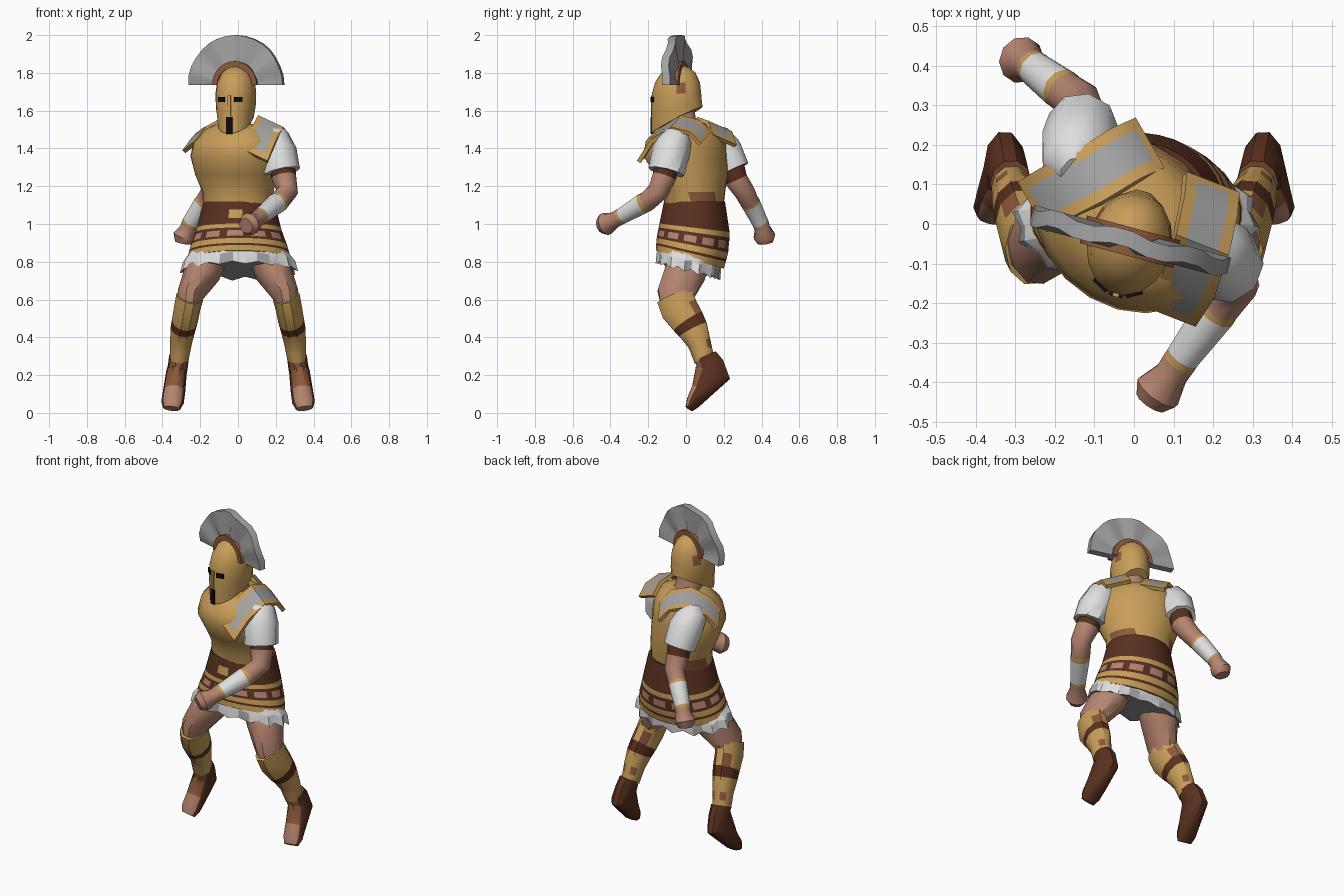
import bpy, bmesh, math
from mathutils import Vector

if "Cube" in bpy.data.objects:
    bpy.data.objects.remove(bpy.data.objects["Cube"])

COLOURS = {
    "gold": (.58, .34, .10), "dark brown": (.10, .03, .014), "mid brown": (.27, .10, .045),
    "skin": (.46, .23, .16), "grey": (.36, .36, .36), "white": (.74, .74, .74), "black": (.004, .004, .004)}
MATS = {}
for n, c in COLOURS.items():
    MATS[n] = bpy.data.materials.new(n)
    MATS[n].diffuse_color = (*c, 1)
NAMES = list(COLOURS)


def skin_rings(name, rings, colour, angle=40):
    """Join equal rings of points into a capped skin; colour(i, j) names each face's colour."""
    pick = colour if callable(colour) else (lambda i, j: colour)
    bm = bmesh.new()
    vs = [[bm.verts.new(p) for p in r] for r in rings]
    n = len(rings[0])
    for i in range(len(vs) - 1):
        for j in range(n):
            k = (j + 1) % n
            f = bm.faces.new((vs[i][j], vs[i][k], vs[i + 1][k], vs[i + 1][j]))
            f.material_index = NAMES.index(pick(i, j))
    for i, r in ((0, vs[0]), (len(vs) - 2, vs[-1])):
        bm.faces.new(r).material_index = NAMES.index(pick(i, 1))
    bmesh.ops.recalc_face_normals(bm, faces=bm.faces)
    me = bpy.data.meshes.new(name)
    bm.to_mesh(me)
    bm.free()
    for m in NAMES:
        me.materials.append(MATS[m])
    ob = bpy.data.objects.new(name, me)
    bpy.context.collection.objects.link(ob)
    bpy.ops.object.select_all(action='DESELECT')
    ob.select_set(True)
    bpy.context.view_layer.objects.active = ob
    bpy.ops.object.shade_smooth_by_angle(angle=math.radians(angle))
    return ob


def oval(z, cx, cy, rx, ry, twist=0, tilt=0, n=16, frill=0):
    """Level oval ring, one side facing the front, turned by twist and tilted front to back."""
    t, out = math.radians(twist), []
    for j in range(n):
        a = 2 * math.pi * (j + .5) / n - math.pi / 2
        s = 1 - frill * (j % 2)
        x, y = rx * s * math.cos(a), ry * s * math.sin(a)
        x, y = x * math.cos(t) - y * math.sin(t), x * math.sin(t) + y * math.cos(t)
        out.append(Vector((cx + x, cy + y, z + tilt * y + frill * .25 * (j % 2))))
    return out


def tube(name, stations, colours, n=10):
    """Limb through (x, y, z, width radius, depth radius) stations, coloured per section."""
    P = [Vector(s[:3]) for s in stations]
    rings = []
    for i, s in enumerate(stations):
        d = (P[min(i + 1, len(P) - 1)] - P[max(i - 1, 0)]).normalized()
        v = d.cross(Vector((1, 0, 0))).normalized()
        u = v.cross(d)
        rings.append([P[i] + u * s[3] * math.cos(2 * math.pi * j / n) + v * s[-1] * math.sin(2 * math.pi * j / n)
                      for j in range(n)])
    return skin_rings(name, rings, (lambda i, j: colours[i]) if isinstance(colours, list) else colours)


def plate(name, loc, size, yaw, colour):
    x, y, z = (s / 2 for s in size)
    ob = skin_rings(name, [[Vector((a * x, b * y, h)) for a, b in ((-1, -1), (1, -1), (1, 1), (-1, 1))]
                           for h in (-z, z)], colour)
    ob.location, ob.rotation_euler = loc, (0, 0, yaw)
    return ob


# Breastplate, twisted so the right shoulder comes forward
skin_rings("breastplate", [
    oval(1.08, .0, .04, .185, .155, -8, n=20), oval(1.17, .0, .045, .193, .160, -18, n=20),
    oval(1.26, -.012, .028, .224, .182, -30, n=20), oval(1.36, -.02, -.004, .25, .203, -38, n=20),
    oval(1.44, -.015, -.002, .238, .19, -40, n=20), oval(1.50, -.008, .005, .185, .145, -40, n=20),
    oval(1.53, -.005, .0, .11, .095, -40, n=20)],
    lambda i, j: "mid brown" if i == 0 and (4 < j < 8 or 11 < j < 15) else "gold", 65)

# Belted skirt with stripes and a row of studs
shape = [(.81, .02, .275, .18), (.88, .033, .258, .19), (.97, .045, .225, .188), (1.12, .045, .188, .162)]
levels = [.812, .845, .858, .888, .903, .938, .955, .98, 1.015, 1.07, 1.12]
bands = ["gold", "dark brown", "gold", "dark brown", "studs", "dark brown", "gold",
         "dark brown", "belt", "dark brown"]


def skirt_ring(z):
    for a, b in zip(shape, shape[1:]):
        if z <= b[0]:
            f = (z - a[0]) / (b[0] - a[0])
            cy, rx, ry = (p + (q - p) * f for p, q in zip(a[1:], b[1:]))
            return oval(z, .005, cy, rx, ry, 0, -.26 * (1.12 - z) / .3, 36)


def skirt_colour(i, j):
    if bands[i] == "studs":
        return "skin" if j % 3 else "dark brown"
    if bands[i] == "belt":
        return "gold" if j in (34, 35) else "dark brown"
    return bands[i]


skin_rings("skirt", [skirt_ring(z) for z in levels], skirt_colour)
skin_rings("frilled_underskirt", [
    oval(.745, .005, .01, .315, .172, 0, -.26, 28, .07), oval(.80, .005, .015, .30, .172, 0, -.26, 28, .05),
    oval(.86, .005, .02, .25, .165, 0, -.26, 28)],
    lambda i, j: "grey" if i == 0 and j % 5 == 1 else "white", 20)

# Legs, mirrored; greaves are tied at the back, boots are lighter at the front
for side, s in (("left", -1), ("right", 1)):
    tube(side + "_thigh", [(s * x, y, z, r, q) for x, y, z, r, q in (
        (.13, .02, .88, .1, .11), (.19, -.005, .74, .098, .115), (.25, -.055, .63, .072, .102),
        (.262, -.045, .57, .065, .09))], "skin")
    tube(side + "_greave", [(s * x, y, z, r, q) for x, y, z, r, q in (
        (.255, -.06, .615, .073, .102), (.27, -.035, .55, .07, .104), (.282, .01, .485, .069, .094),
        (.292, .038, .44, .066, .084), (.302, .07, .37, .058, .065), (.306, .082, .33, .054, .061),
        (.312, .098, .28, .05, .058))],
        lambda i, j: "dark brown" if i == 2 else "mid brown" if i in (1, 4) and j in (6, 8) else "gold")
    tube(side + "_boot", [(s * x, y, z, r, q) for x, y, z, r, q in (
        (.312, .105, .30, .053, .062), (.318, .128, .25, .053, .078), (.326, .142, .212, .055, .1),
        (.338, .08, .115, .059, .058), (.347, .038, .055, .06, .04), (.352, .017, .023, .046, .023))],
        lambda i, j: ("mid brown" if i < 3 else "skin") if j in (1, 2, 3) else "dark brown")

# Arms: one forward, one back
arm_bands = ["dark brown", "skin", "skin", "gold", "white", "gold", "skin", "skin", "skin"]
tube("right_arm", [
    (.235, -.103, 1.31, .068), (.242, -.115, 1.25, .066), (.26, -.15, 1.17, .058), (.218, -.205, 1.12, .055),
    (.205, -.225, 1.11, .056), (.125, -.335, 1.045, .045), (.115, -.35, 1.038, .045), (.095, -.38, 1.02, .043),
    (.06, -.425, 1.0, .062), (.042, -.452, .99, .042)], arm_bands)
tube("left_arm", [
    (-.13, .245, 1.31, .066), (-.13, .265, 1.235, .064), (-.14, .31, 1.17, .057), (-.175, .335, 1.12, .052),
    (-.185, .343, 1.108, .053), (-.25, .392, 1.01, .045), (-.255, .397, .998, .045), (-.265, .405, .975, .043),
    (-.285, .415, .935, .06), (-.292, .42, .9, .042)], arm_bands)
tube("right_sleeve", [(.165, -.03, 1.49, .05), (.185, -.05, 1.46, .085), (.21, -.08, 1.38, .102),
                      (.232, -.105, 1.275, .098)], "white", 9)
tube("left_sleeve", [(-.14, .13, 1.49, .05), (-.15, .15, 1.46, .085), (-.14, .20, 1.39, .098),
                     (-.13, .25, 1.285, .09)], "white", 9)


# Shoulder guards: gold straps with a grey inlay
def guard(name, path, out):
    P = [Vector(p) for p in path]
    P = [P[0], P[0].lerp(P[1], .25)] + P[1:-1] + [P[-1].lerp(P[-2], .25), P[-1]]
    w, rings = Vector(out).normalized() * .078, []
    for i, p in enumerate(P):
        d = P[min(i + 1, len(P) - 1)] - P[max(i - 1, 0)]
        nrm = d.cross(w).normalized() * .011
        if nrm.z < 0:
            nrm = -nrm
        top = [p + w * t + nrm for t in (-1, -.6, .6, 1)]
        rings.append(top + [q - nrm * 2 for q in reversed(top)])
    last = len(P) - 2
    skin_rings(name, rings, lambda i, j: "grey" if j == 1 and 0 < i < last else "gold")


guard("left_shoulder_guard", [(-.25, .045, 1.41), (-.2, .075, 1.48), (-.11, .12, 1.53), (-.02, .175, 1.51),
                              (.035, .2, 1.44)], (-.5, .87, -.38))
guard("right_shoulder_guard", [(.195, .10, 1.45), (.19, .045, 1.51), (.17, -.05, 1.535), (.135, -.155, 1.47),
                               (.09, -.225, 1.36)], (.9, -.35, -.42))

# Head parts share one turned frame
tube("neck", [(-.005, .0, 1.48, .085), (-.01, -.02, 1.55, .075), (-.01, -.03, 1.66, .075)], "skin")
YAW = math.radians(-15)
head = [skin_rings("helmet", [
    oval(1.55, 0, -.003, .092, .138, 0, .52), oval(1.62, 0, -.005, .104, .135, 0, .25),
    oval(1.69, 0, -.005, .107, .132), oval(1.75, 0, 0, .1, .12), oval(1.80, 0, .005, .077, .092),
    oval(1.83, 0, .01, .043, .052), oval(1.84, 0, .01, .012, .015)],
    lambda i, j: "mid brown" if i == 2 and j in (4, 10) else "gold", 60)]


def fan(name, inner, outer, rise, half, pleat, colour, n=16):
    rings = []
    for i in range(n + 1):
        a = math.pi * i / n
        c, s, o = math.cos(a), math.sin(a), pleat * (-1) ** (i // 2)
        rings.append([Vector((r * c, y + o, 1.735 + h * s)) for r, h, y in (
            (inner, inner, -half), (outer, rise, -half), (outer, rise, half), (inner, inner, half))])
    return skin_rings(name, rings, colour, 30)


head.append(fan("crest", .1, .258, .265, .021, .006, "grey"))
head.append(fan("crest_base", .095, .122, .127, .036, 0, "mid brown"))
for s in (-1, 1):
    head.append(plate("eye_opening", (s * .045, -.126, 1.66), (.044, .009, .027), s * .5, "black"))
head.append(plate("mouth_slit", (0, -.139, 1.522), (.034, .009, .09), 0, "black"))
head.append(plate("nose_guard", (0, -.136, 1.625), (.016, .016, .11), 0, "gold"))
for ob in head:
    x, y, z = ob.location
    ob.location = (-.01 + x * math.cos(YAW) - y * math.sin(YAW),
                   -.045 + x * math.sin(YAW) + y * math.cos(YAW), z)
    ob.rotation_euler.z += YAW

for m in bpy.data.materials:
    if m.users and not m.is_grease_pencil:
        m.use_nodes = True
        m.node_tree.nodes["Principled BSDF"].inputs["Base Color"].default_value = m.diffuse_color
